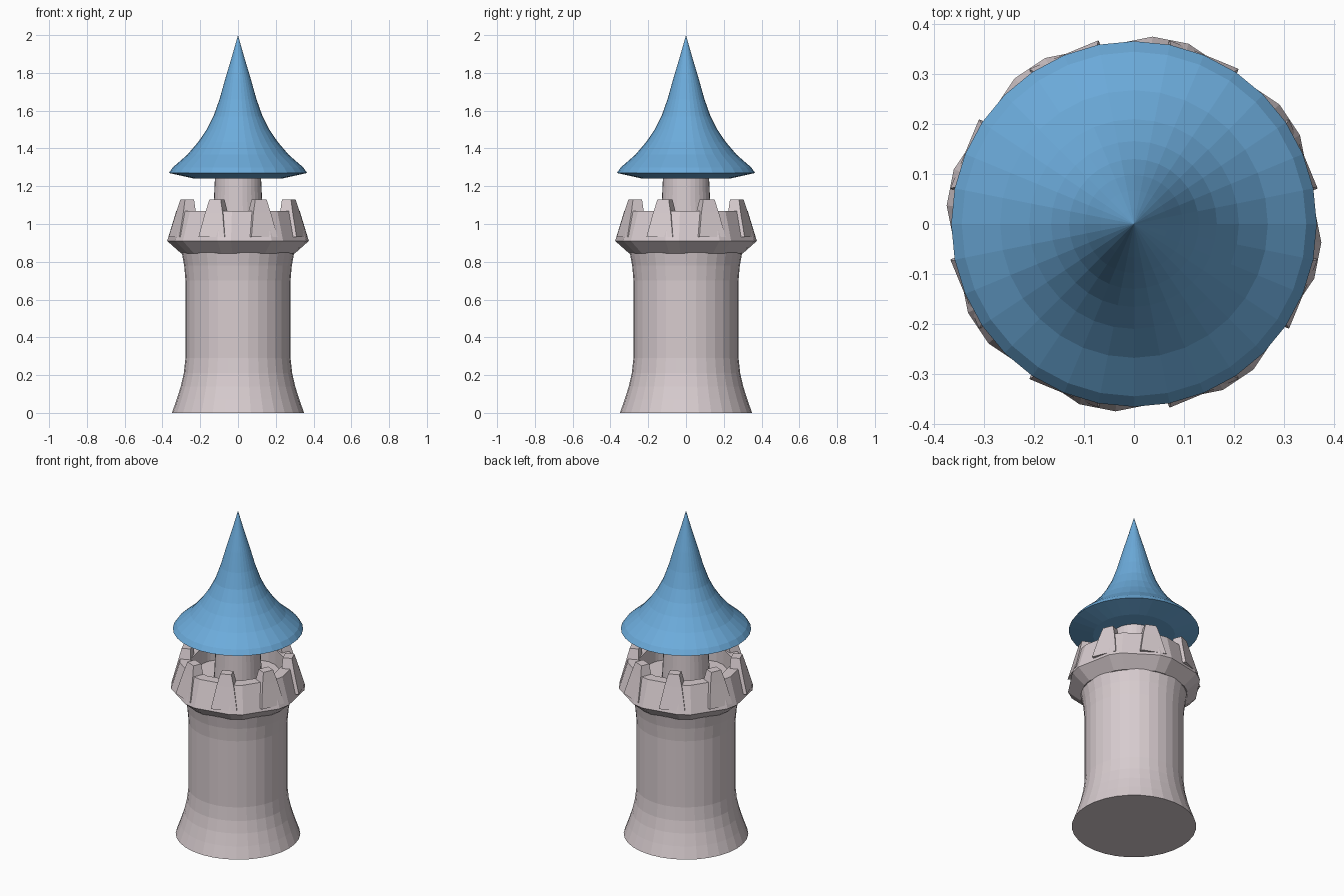
import bpy, bmesh, math
from mathutils import Vector

if "Cube" in bpy.data.objects:
    bpy.data.objects.remove(bpy.data.objects["Cube"])


def material(name, rgb):
    m = bpy.data.materials.new(name)
    m.diffuse_color = (*rgb, 1)
    m.use_nodes = True
    m.node_tree.nodes["Principled BSDF"].inputs["Base Color"].default_value = m.diffuse_color
    return m


STONE = material("stone", (0.68, 0.60, 0.62))
BLUE = material("blue_roof", (0.15, 0.41, 0.71))
EVEN = [math.tau * i / 32 for i in range(32)]


def finish(bm, name, mat):
    bmesh.ops.recalc_face_normals(bm, faces=bm.faces)
    me = bpy.data.meshes.new(name)
    bm.to_mesh(me)
    bm.free()
    me.materials.append(mat)
    ob = bpy.data.objects.new(name, me)
    bpy.context.collection.objects.link(ob)
    return ob


def lathe(name, profile, mat, angles=EVEN):
    """Stack rings of (radius, z); radius 0 makes a point, open ends are capped."""
    bm = bmesh.new()
    rings = []
    for r, z in profile:
        if r == 0:
            rings.append([bm.verts.new((0, 0, z))] * len(angles))
        else:
            rings.append([bm.verts.new((r * math.cos(a), r * math.sin(a), z)) for a in angles])
    n = len(angles)
    for lo, hi in zip(rings, rings[1:]):
        for i in range(n):
            j = (i + 1) % n
            quad = list(dict.fromkeys((lo[i], lo[j], hi[j], hi[i])))
            bm.faces.new(quad)
    for ring, (r, z) in ((rings[0], profile[0]), (rings[-1], profile[-1])):
        if r > 0:
            bm.faces.new(ring)
    return finish(bm, name, mat)


# Flared round shaft
lathe("tower_shaft", [(.35, 0), (.325, .07), (.303, .14), (.287, .21), (.278, .29),
                      (.278, .70), (.285, .78), (.298, .85)], STONE)

# Parapet: alternating narrow and wide sides, hollow down to a walkway
crown_angles = []
for k in range(8):
    c = math.radians(-11.25 + 45 * k)
    h = math.radians(5.6)
    crown_angles += [c - h, c + h]
lathe("parapet", [(.303, .845), (.377, .91), (.328, 1.07), (.265, 1.07), (.265, .97)],
      STONE, crown_angles)

# Tapered merlons around the parapet
bm = bmesh.new()
for k in range(8):
    a = math.radians(22.5 + 45 * k)
    out = Vector((math.cos(a), math.sin(a), 0))
    side = Vector((-out.y, out.x, 0))
    rings = []
    for r0, r1, half, z in ((.262, .367, .075, .93), (.262, .334, .050, 1.06), (.265, .317, .032, 1.13)):
        rings.append([bm.verts.new(out * r + side * s * half + Vector((0, 0, z)))
                      for r, s in ((r0, -1), (r1, -1), (r1, 1), (r0, 1))])
    for lo, hi in zip(rings, rings[1:]):
        for i in range(4):
            j = (i + 1) % 4
            bm.faces.new((lo[i], lo[j], hi[j], hi[i]))
    bm.faces.new(rings[0])
    bm.faces.new(rings[-1])
finish(bm, "merlons", STONE)

# Narrow turret carrying the roof
lathe("turret", [(.135, .965), (.13, 1.07), (.122, 1.25)], STONE)

# Swept pointed roof
lathe("roof", [(0, 1.24), (.23, 1.24), (.366, 1.27), (.345, 1.30), (.268, 1.367), (.21, 1.435),
               (.166, 1.50), (.13, 1.57), (.098, 1.66), (.067, 1.77), (.031, 1.89), (0, 2.0)], BLUE)
